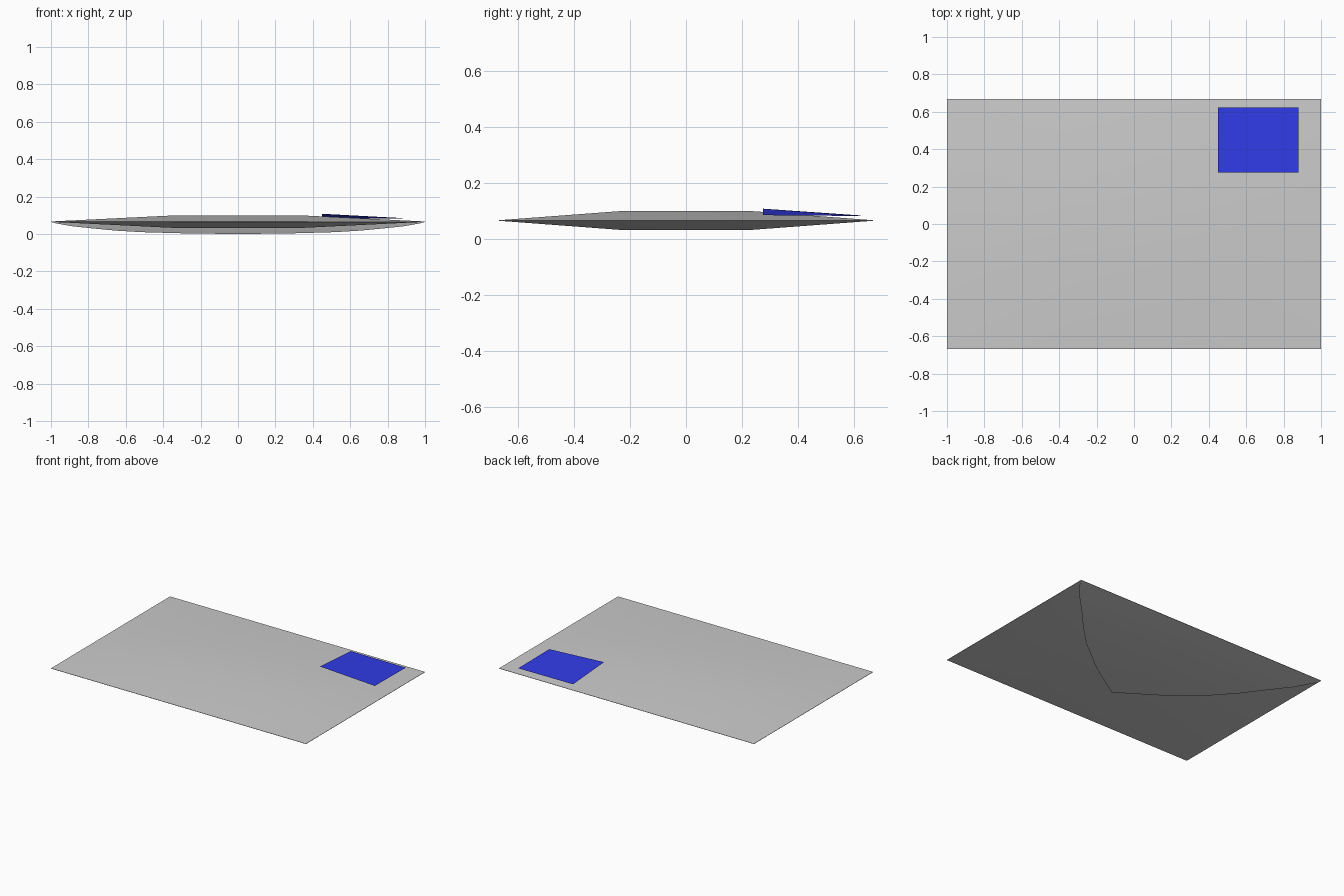
import bpy

if "Cube" in bpy.data.objects:
    bpy.data.objects.remove(bpy.data.objects["Cube"])

MID, HALF = 0.066, 0.033     # seam height and bulge
XS = (-1, -0.35, 0.35, 1)
YS = (-0.667, -0.24, 0.24, 0.667)


def make(name, verts, faces):
    mesh = bpy.data.meshes.new(name)
    mesh.from_pydata(verts, [], faces)
    mesh.polygons.foreach_set("use_smooth", [True] * len(mesh.polygons))
    mesh.update()
    obj = bpy.data.objects.new(name, mesh)
    bpy.context.collection.objects.link(obj)
    return obj


# Envelope sides: 4 x 4 grids with the inner points pushed out
def panel(name, sign):
    verts = [(x, y, MID + sign * (HALF if 0 < i < 3 and 0 < j < 3 else 0.001))
             for j, y in enumerate(YS) for i, x in enumerate(XS)]
    faces = []
    for j in range(3):
        for i in range(3):
            a = j * 4 + i
            quad = (a, a + 1, a + 5, a + 4)
            faces.append(quad if sign > 0 else quad[::-1])
    return make(name, verts, faces)


panel("envelope_front", 1)
panel("envelope_back", -1)

# Thin seam closing the rim
rim = [(x, y, MID + s) for s in (-0.001, 0.001)
       for x, y in ((-1, -0.667), (1, -0.667), (1, 0.667), (-1, 0.667))]
make("seam", rim, [(i, (i + 1) % 4, (i + 1) % 4 + 4, i + 4) for i in range(4)])
bpy.data.objects["seam"].data.polygons.foreach_set("use_smooth", [False] * 4)

# Closing flap: curved sheet under the back, rows of (half width, y, z)
rows = [(1, 0.667, 0.065), (0.975, 0.62, 0.057), (0.89, 0.52, 0.042),
        (0.77, 0.40, 0.029), (0.65, 0.27, 0.018), (0.52, 0.145, 0.010),
        (0.27, -0.05, 0.003)]
verts = [(s * w, y, z) for w, y, z in rows for s in (-1, 0, 1)]
verts.append((0, -0.22, 0))
faces = []
for r in range(len(rows) - 1):
    for c in range(2):
        a = r * 3 + c
        faces.append((a, a + 1, a + 4, a + 3))
last = len(verts) - 1
faces += [(last - 3, last - 2, last), (last - 2, last - 1, last)]
make("flap", verts, faces)

# Postage stamp
stamp = make("stamp",
             [(0.45, 0.275, 0.108), (0.88, 0.275, 0.085),
              (0.88, 0.622, 0.082), (0.45, 0.622, 0.084)], [(0, 1, 2, 3)])
blue = bpy.data.materials.new("stamp_blue")
blue.diffuse_color = (0.03, 0.045, 0.8, 1)
blue.use_nodes = True
blue.node_tree.nodes["Principled BSDF"].inputs["Base Color"].default_value = blue.diffuse_color
stamp.data.materials.append(blue)
